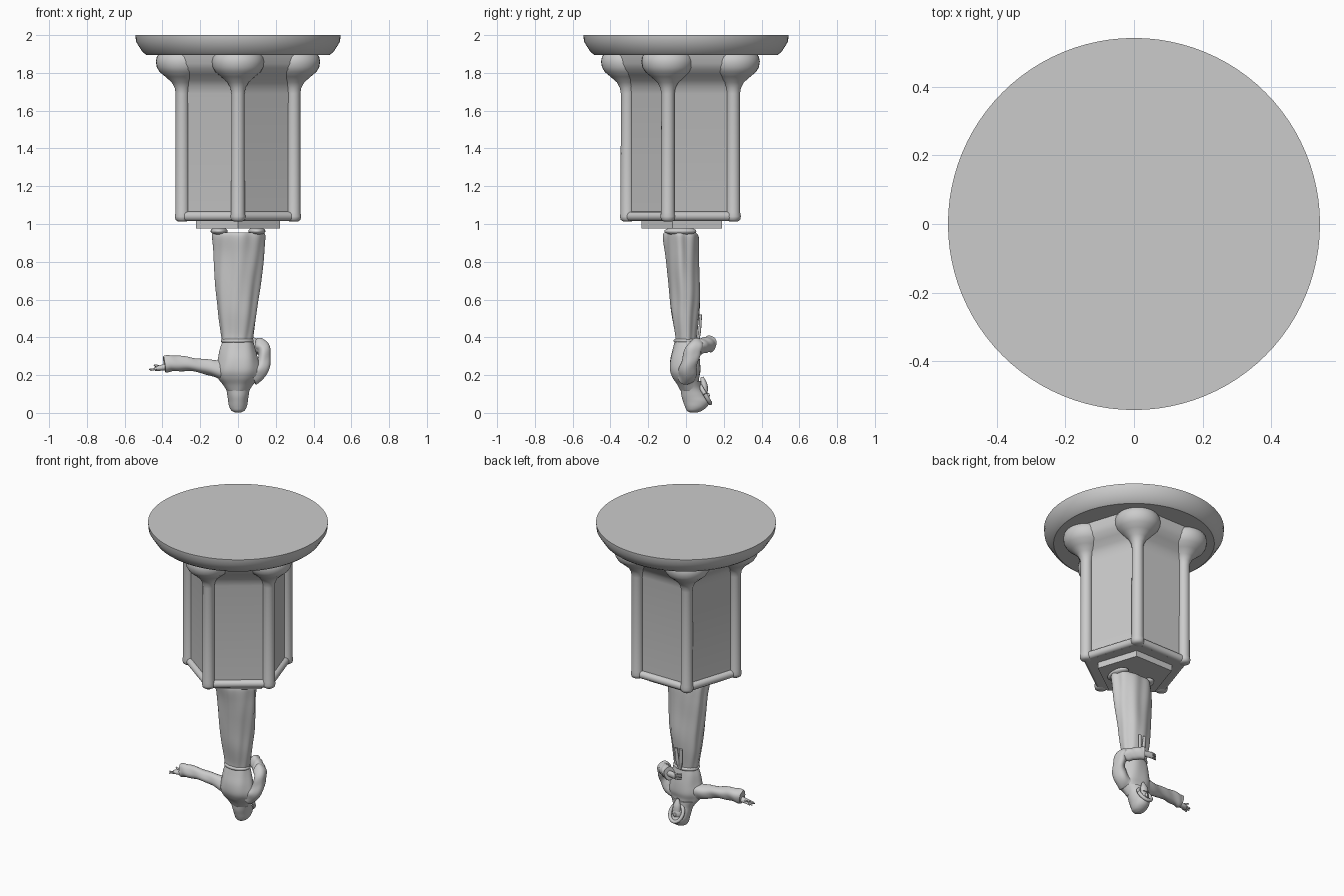
import bpy, bmesh, math
from mathutils import Vector

PENT = [math.radians(-90 + 72 * k) for k in range(5)]
R = 0.31


def finish(name, bm, angle=35):
    bmesh.ops.recalc_face_normals(bm, faces=bm.faces[:])
    me = bpy.data.meshes.new(name)
    bm.to_mesh(me)
    bm.free()
    ob = bpy.data.objects.new(name, me)
    bpy.context.collection.objects.link(ob)
    bpy.ops.object.select_all(action='DESELECT')
    ob.select_set(True)
    bpy.context.view_layer.objects.active = ob
    bpy.ops.object.shade_smooth_by_angle(angle=math.radians(angle))
    return ob


def skin(name, rings, angle=35):
    """Join closed rings of points into a capped surface."""
    bm = bmesh.new()
    vs = [[bm.verts.new(p) for p in r] for r in rings]
    n = len(vs[0])
    for a, b in zip(vs, vs[1:]):
        for i in range(n):
            bm.faces.new((a[i], a[(i + 1) % n], b[(i + 1) % n], b[i]))
    bm.faces.new(vs[0][::-1])
    bm.faces.new(vs[-1])
    return finish(name, bm, angle)


def lathe(name, profile, n, center=(0, 0), start=0.0, angle=35):
    return skin(name, [[(center[0] + r * math.cos(start + 2 * math.pi * i / n),
                         center[1] + r * math.sin(start + 2 * math.pi * i / n), z)
                        for i in range(n)] for z, r in profile], angle)


def spline(rows, steps):
    """Catmull-Rom through rows of numbers."""
    out = []
    for i in range(len(rows) - 1):
        p0, p1, p2, p3 = rows[max(i - 1, 0)], rows[i], rows[i + 1], rows[min(i + 2, len(rows) - 1)]
        for s in range(steps):
            t = s / steps
            out.append([0.5 * (2 * b + (c - a) * t + (2 * a - 5 * b + 4 * c - d) * t * t
                               + (3 * b - a - 3 * c + d) * t ** 3)
                        for a, b, c, d in zip(p0, p1, p2, p3)])
    return out + [list(rows[-1])]


def tube(name, rows, n=32, steps=6, fold=None, upright=False):
    """Sweep an ellipse; each row is x, y, z, radius a, radius b."""
    rows = spline(rows, steps)
    pts = [Vector(r[:3]) for r in rows]
    rings = []
    for k, p in enumerate(pts):
        t = (pts[min(k + 1, len(pts) - 1)] - pts[max(k - 1, 0)]).normalized()
        if upright:
            u, v = Vector((1, 0, 0)), Vector((0, 1, 0))
        else:
            u = t.cross(Vector((0, 1, 0))).normalized()
            v = u.cross(t)
        ring = []
        for i in range(n):
            a = 2 * math.pi * i / n
            f = fold(a, k / (len(pts) - 1)) if fold else 1
            ring.append(p + u * rows[k][3] * f * math.cos(a) + v * rows[k][4] * f * math.sin(a))
        rings.append(ring)
    return skin(name, rings, 60)


def ball(name, loc, size):
    bm = bmesh.new()
    bmesh.ops.create_uvsphere(bm, u_segments=24, v_segments=14, radius=1)
    for v in bm.verts:
        v.co = Vector([c * s + l for c, s, l in zip(v.co, size, loc)])
    return finish(name, bm, 60)


# round slab on top
lathe("round_slab", [(1.895, 0.485), (1.91, 0.505), (1.965, 0.54), (2.0, 0.543)], 96)

# five-sided body with flared top
body = [(1.015, .25), (1.69, .25), (1.73, .258), (1.76, .275), (1.79, .305),
        (1.82, .335), (1.85, .35), (1.9, .355)]
lathe("pedestal_body", [(z, a / math.cos(math.pi / 5)) for z, a in body], 5, start=PENT[0])
lathe("base_plate", [(0.975, 0.235), (1.02, 0.235)], 5, start=PENT[0])

# corner columns with swelling capitals, and rounded bottom rails
col = [(1.013, .022), (1.022, .036), (1.04, .04), (1.06, .036), (1.69, .035), (1.72, .04),
       (1.75, .056), (1.78, .09), (1.805, .12), (1.83, .135), (1.86, .14), (1.885, .135), (1.9, .125)]
for k, a in enumerate(PENT):
    c = (R * math.cos(a), R * math.sin(a))
    b = PENT[(k + 1) % 5]
    d = (R * math.cos(b), R * math.sin(b))
    lathe("corner_column_%d" % k, col, 32, c, angle=50)
    tube("bottom_rail_%d" % k, [(c[0], c[1], 1.04, .025, .025), (d[0], d[1], 1.04, .025, .025)], 16, 2)


# hanging figure: long robe with hanging folds
def robe_fold(a, t):
    w = 0.25 + 0.75 * t
    return (1 + 0.045 * w * math.sin(5 * a + 1.2 + 2 * t) + 0.025 * math.sin(9 * a - 5 * t)
            + 0.02 * math.sin(14 * t + 2 * a))


tube("robe_skirt", [(-.004, 0, .37, .078, .056), (-.004, 0, .42, .085, .06), (-.004, -.003, .52, .102, .072),
                    (-.002, -.005, .62, .113, .08), (0, -.012, .74, .122, .085), (.002, -.018, .85, .132, .088),
                    (.003, -.025, .93, .138, .092), (.003, -.03, .955, .13, .085)],
     64, 8, robe_fold, True)

# feet against the plate
for s in (-1, 1):
    ball("foot_%s" % ("left" if s < 0 else "right"), (s * .1, -.03, .962), (.045, .085, .022))

# belt and hanging belt ends
tube("belt", [(-.004, 0, .372, .08, .06), (-.004, 0, .378, .086, .065),
              (-.004, 0, .386, .086, .065), (-.004, 0, .392, .08, .06)], 48, 3, None, True)
for s in (-1, 1):
    tube("belt_end_%d" % (s + 1), [(0, .062, .38, .01, .008), (s * .012, .072, .43, .012, .007),
                                   (s * .018, .078, .52, .011, .007)], 12, 4)

# torso down to the neck
tube("torso", [(0, 0, .385, .078, .058), (-.002, -.002, .34, .092, .068), (0, -.005, .28, .105, .08),
               (0, -.004, .225, .115, .082), (0, 0, .185, .105, .07), (0, .012, .15, .08, .058),
               (0, .025, .115, .058, .052)], 48, 6,
     lambda a, t: 1 + .025 * math.sin(6 * a + 4 * t), True)

# hood with its brim pushed forward, and face
tube("hood", [(0, .02, .17, .085, .06), (0, .028, .13, .064, .058), (0, .042, .09, .056, .066),
              (0, .055, .06, .052, .07), (0, .053, .032, .046, .058), (0, .045, .012, .034, .04),
              (0, .04, .001, .014, .018)], 36, 6, None, True)
ball("face", (0, .088, .095), (.035, .028, .042))
ball("nose", (0, .115, .092), (.008, .011, .014))
tube("beard", [(0, .1, .115, .026, .018), (0, .095, .15, .024, .018), (0, .085, .19, .008, .008)], 16, 5)
rim = [(.045 * math.cos(a), .1 - .028 * math.sin(a), .1 + .048 * math.sin(a), .011, .011)
       for a in [2 * math.pi * i / 12 + .01 for i in range(13)]]
tube("hood_rim", rim, 12, 3)


def sleeve_fold(a, t):
    return 1 + .05 * math.sin(22 * t + 2 * a) + .04 * math.sin(4 * a)


# outstretched arm and hand
tube("stretched_sleeve", [(-.05, 0, .225, .06, .055), (-.12, -.005, .235, .046, .044),
                          (-.2, -.015, .25, .036, .036), (-.28, -.025, .26, .038, .036),
                          (-.35, -.032, .262, .043, .037), (-.39, -.036, .258, .043, .036)],
     28, 6, sleeve_fold)
tube("stretched_hand", [(-.37, -.036, .245, .018, .018), (-.41, -.038, .238, .015, .02),
                        (-.44, -.04, .234, .011, .02)], 16, 4)
for i in range(4):
    y = -.058 + .012 * i
    tube("stretched_finger_%d" % i, [(-.43, y, .234, .006, .006), (-.452, y, .23, .005, .005),
                                     (-.47 + .006 * abs(i - 1), y, .224 + .008 * (i % 2), .004, .004)], 8, 3)
tube("stretched_thumb", [(-.41, -.03, .24, .007, .007), (-.43, -.02, .25, .006, .006),
                         (-.445, -.015, .252, .004, .004)], 8, 3)

# bent arm crossing in front of the chest, with hand
tube("bent_upper_sleeve", [(.07, .005, .2, .055, .052), (.115, .01, .225, .045, .046), (.138, .022, .28, .034, .042),
                           (.137, .04, .335, .034, .044), (.115, .06, .362, .036, .036),
                           (.1, .07, .365, .02, .02)], 28, 6, sleeve_fold)
tube("bent_forearm_sleeve", [(.14, .04, .335, .03, .03), (.11, .07, .35, .04, .036), (.07, .105, .36, .04, .034),
                             (.03, .13, .366, .043, .036)], 28, 6, sleeve_fold)
tube("bent_hand", [(.045, .125, .365, .018, .018), (.005, .135, .365, .02, .014),
                   (-.025, .14, .365, .02, .011)], 16, 4)
for i in range(4):
    z = .35 + .011 * i
    tube("bent_finger_%d" % i, [(-.015, .14, z, .006, .006), (-.04, .138, z, .005, .005),
                                (-.06, .13, z + .003, .004, .004)], 8, 3)
